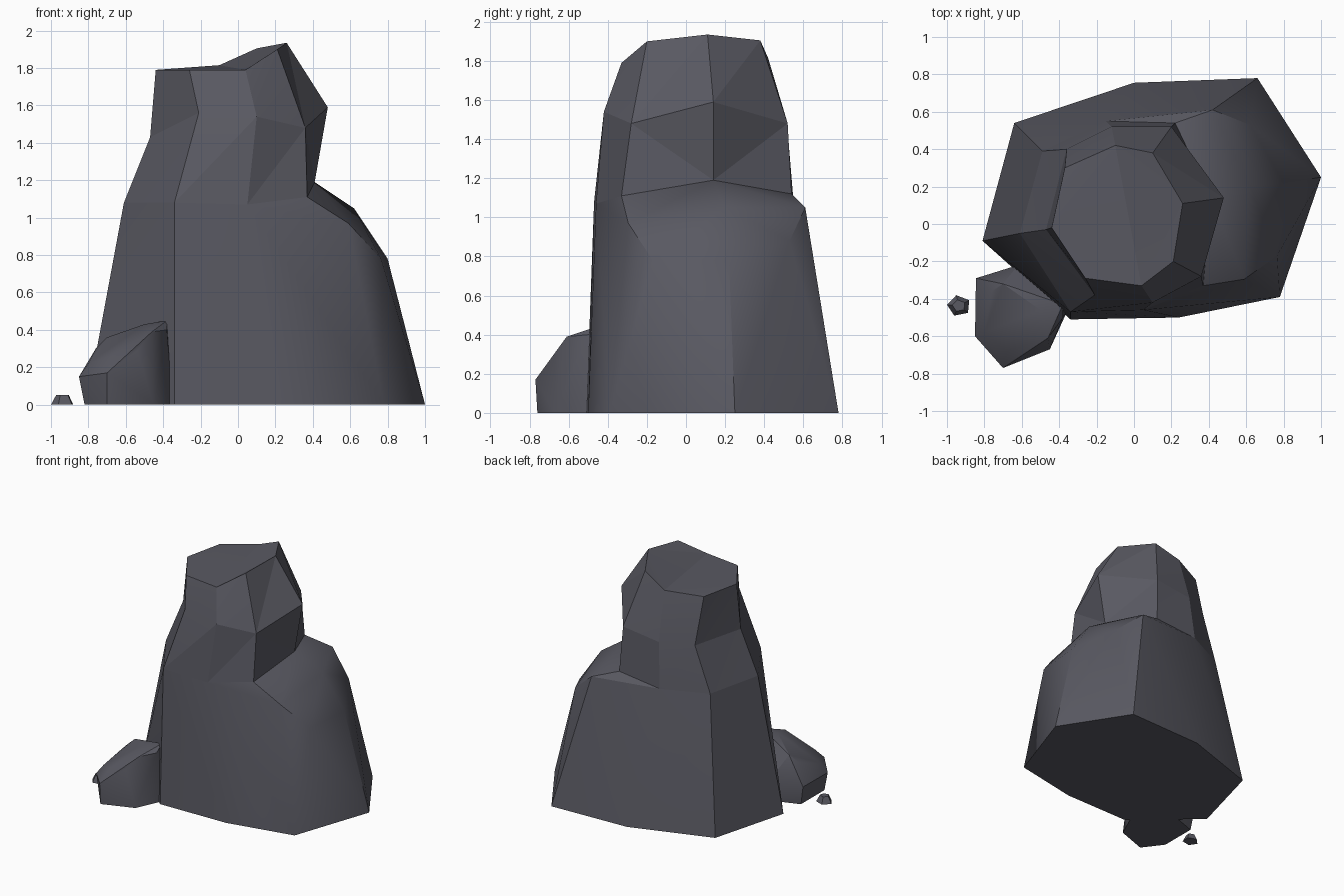
import bpy, bmesh, math

if "Cube" in bpy.data.objects:
    bpy.data.objects.remove(bpy.data.objects["Cube"])

# Dark slate stone
stone = bpy.data.materials.new("slate_stone")
stone.diffuse_color = (0.10, 0.10, 0.122, 1)
stone.use_nodes = True
stone.node_tree.nodes["Principled BSDF"].inputs["Base Color"].default_value = stone.diffuse_color


def finish(bm, name, angle=28):
    bmesh.ops.recalc_face_normals(bm, faces=bm.faces)
    mesh = bpy.data.meshes.new(name)
    bm.to_mesh(mesh)
    bm.free()
    mesh.materials.append(stone)
    obj = bpy.data.objects.new(name, mesh)
    bpy.context.collection.objects.link(obj)
    bpy.ops.object.select_all(action='DESELECT')
    obj.select_set(True)
    bpy.context.view_layer.objects.active = obj
    bpy.ops.object.shade_smooth_by_angle(angle=math.radians(angle))
    return obj


def hull(name, points):
    bm = bmesh.new()
    for p in points:
        bm.verts.new(p)
    res = bmesh.ops.convex_hull(bm, input=bm.verts)
    inner = {v for v in res["geom_interior"] if isinstance(v, bmesh.types.BMVert)}
    bmesh.ops.delete(bm, geom=list(inner), context='VERTS')
    bmesh.ops.dissolve_limit(bm, angle_limit=0.02, verts=bm.verts, edges=bm.edges)
    return finish(bm, name)


def loft(name, rings, flips, caps):
    # Stacked rings, each quad split along a chosen diagonal
    bm = bmesh.new()
    rows = [[bm.verts.new(p) for p in r] for r in rings]
    for k, (lo, up) in enumerate(zip(rows, rows[1:])):
        n = len(lo)
        for i in range(n):
            a, b, c, d = lo[i], lo[(i + 1) % n], up[(i + 1) % n], up[i]
            tris = ((a, b, d), (b, c, d)) if (k, i) in flips else ((a, b, c), (a, c, d))
            for t in tris:
                bm.faces.new(t)
    tops = [bm.faces.new([rows[-1][i] for i in c]) for c in caps]
    bmesh.ops.triangulate(bm, faces=tops)
    return finish(bm, name, 9)


# Outline rings of the big rock, from the left corner round the front
base = [(-.81, -.09, 0), (-.34, -.51, 0), (.24, -.50, 0), (.78, -.39, 0),
        (1, .25, 0), (.66, .78, 0), (0, .755, 0), (-.64, .54, 0)]
waist = [(-.61, -.05, 1.08), (-.34, -.47, 1.08), (.05, -.46, 1.07), (.37, -.33, 1.11),
         (.41, .14, 1.19), (.22, .54, 1.12), (-.15, .55, 1.08), (-.49, .39, 1.07)]
neck = [(-.47, -.03, 1.43), (-.21, -.38, 1.56), (.10, -.42, 1.54), (.36, -.28, 1.48),
        (.48, .14, 1.59), (.20, .52, 1.48), (-.12, .52, 1.44), (-.36, .40, 1.43)]
crown = [(-.44, -.02, 1.79), (-.26, -.29, 1.79), (.04, -.33, 1.79), (.21, -.20, 1.90),
         (.26, .11, 1.935), (.10, .38, 1.905), (-.10, .42, 1.815), (-.37, .30, 1.79)]
# Sloping shoulder on the right
shoulder = [(.59, -.295, .97), (.765, -.17, .78), (.80, .22, .78),
            (.62, .53, .88), (.42, .61, 1.05), (.62, .20, 1.05)]
hull("rock_body", base + waist + shoulder)
loft("rock_peak", [waist, neck, crown], {(0, 3)}, [(6, 7, 0, 1, 2), (2, 3, 4, 5, 6)])

# Small boulder leaning on the front left corner
hull("small_boulder", [
    (-.82, -.30, 0), (-.62, -.23, 0), (-.35, -.45, 0), (-.45, -.67, 0), (-.70, -.76, 0), (-.82, -.60, 0),
    (-.845, -.29, .15), (-.62, -.22, .20), (-.70, -.77, .17), (-.85, -.60, .15),
    (-.80, -.58, .22), (-.68, -.68, .26), (-.54, -.67, .29), (-.46, -.61, .39), (-.38, -.50, .40),
    (-.76, -.36, .30), (-.70, -.32, .36), (-.50, -.46, .43), (-.38, -.43, .45)])

# Loose pebble
pebble = []
for radius, z in ((.064, 0), (.036, .052)):
    for i in range(5):
        a = math.radians(175 + 72 * i)
        pebble.append((-.936 + radius * math.cos(a), -.437 + radius * .9 * math.sin(a), z))
hull("pebble", pebble)
